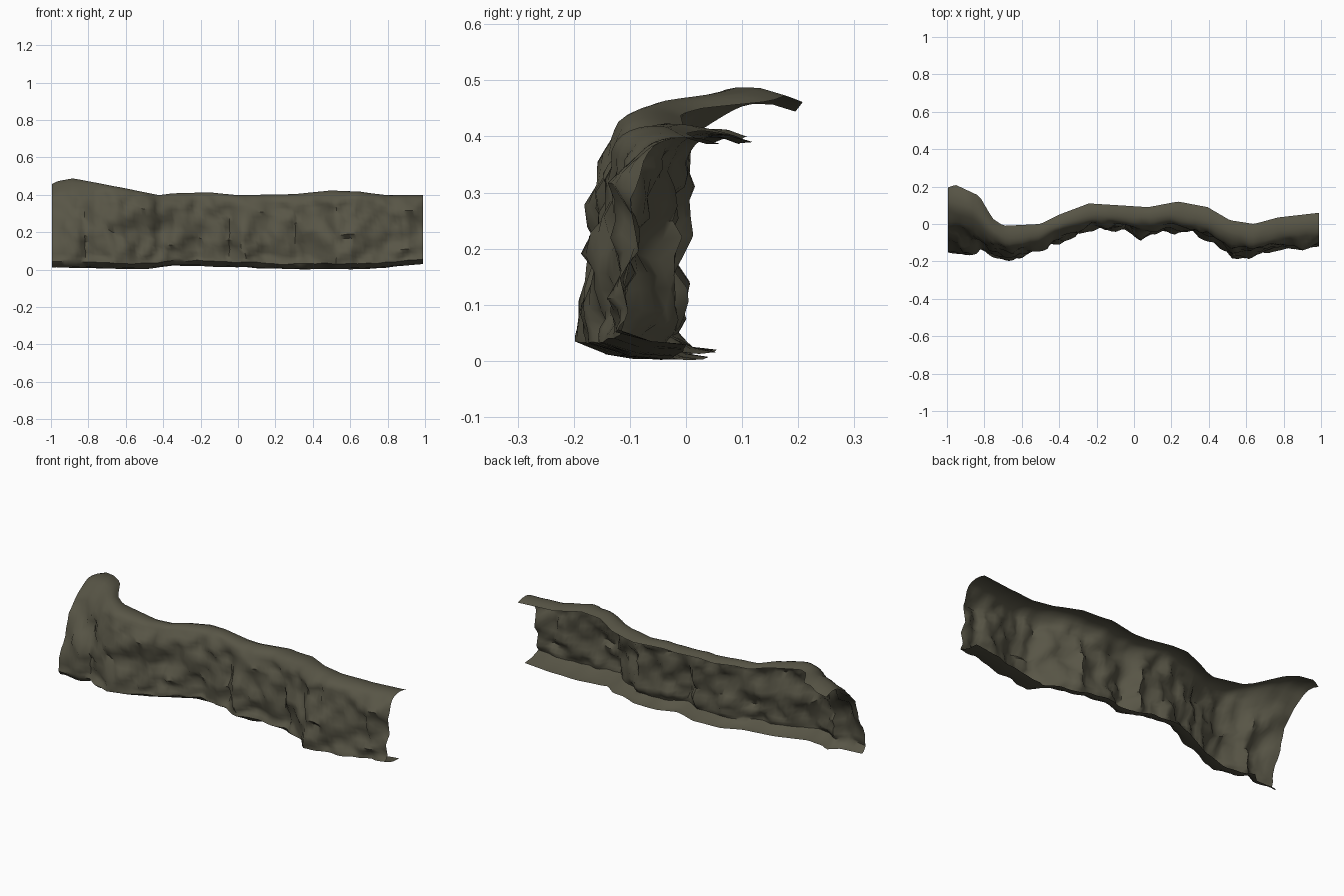
import bpy
import bmesh
from mathutils import Vector, noise

cube = bpy.data.objects.get("Cube")
if cube:
    bpy.data.objects.remove(cube)

# Rock colour
rock = bpy.data.materials.new("dark olive rock")
rock.use_nodes = True
colour = (0.098, 0.092, 0.062, 1)
rock.diffuse_color = colour
bsdf = rock.node_tree.nodes["Principled BSDF"]
bsdf.inputs["Base Color"].default_value = colour
bsdf.inputs["Roughness"].default_value = 1

# Guide lines along the cliff, as (x, value)
LIP_Y = [(-1, .195), (-.96, .21), (-.83, .15), (-.76, .03), (-.7, -.01), (-.5, 0), (-.4, .05),
         (-.24, .11), (.08, .09), (.24, .12), (.4, .09), (.52, .02), (.65, 0), (.78, .035), (1, .06)]
CREST_Y = [(-1, .05), (-.87, .01), (-.76, -.09), (-.66, -.14), (-.5, -.11), (-.38, -.05),
           (-.2, .0), (0, -.015), (.2, -.005), (.4, -.05), (.5, -.09), (.62, -.13), (.8, -.1),
           (1, -.07)]
FACE_Y = [(-1, -.15), (-.87, -.17), (-.82, -.14), (-.77, -.18), (-.68, -.195), (-.5, -.14),
          (-.25, -.035), (-.08, -.03), (.05, -.08), (.16, -.045), (.3, -.05), (.46, -.11),
          (.53, -.185), (.7, -.155), (.85, -.13), (1, -.12)]
TOP_Z = [(-1, .46), (-.97, .475), (-.89, .49), (-.75, .465), (-.42, .40), (-.35, .41),
         (-.15, .415), (0, .40), (.3, .405), (.5, .425), (.65, .42), (.8, .40), (1, .40)]
FOOT_Z = [(-1, .012), (-.5, .002), (-.35, .022), (-.1, .016), (.3, .002), (.7, .003), (1, .03)]
FOOT_DEPTH = [(-1, .03), (-.75, .09), (.4, .08), (.55, .13), (1, .12)]

# Cross-section: (lip-to-crest mix, crest-to-face mix, height fraction, roughness)
SECTION = [(0, 0, .965, 0), (.3, 0, .995, 0), (.6, 0, .995, .1), (.85, 0, .965, .25),
           (1, .15, .89, .5), (1, .45, .77, .9), (1, .68, .6, 1), (1, .86, .42, 1),
           (1, 1, .25, 1), (1, 1, .13, .8), (1, 1, .07, .4)]


def along(table, x):
    """Value of a guide line at x."""
    for (a, va), (b, vb) in zip(table, table[1:]):
        if x <= b:
            return va + (vb - va) * (x - a) / (b - a)
    return table[-1][1]


def section_at(t):
    """Point on the cross-section for t from 0 to 1."""
    s = t * (len(SECTION) - 1)
    i = min(int(s), len(SECTION) - 2)
    return [a + (b - a) * (s - i) for a, b in zip(SECTION[i], SECTION[i + 1])]


def cliff_point(x, t):
    lip, crest, face = along(LIP_Y, x), along(CREST_Y, x), along(FACE_Y, x)
    top, foot = along(TOP_Z, x), along(FOOT_Z, x)
    over, down, height, rough = section_at(t)
    y = lip + (crest - lip) * over + (face - crest) * down
    z = foot + (top - foot) * height
    # Broad lumps, then smaller chips
    p = Vector((x * 7, 3, z * 8))
    q = Vector((x * 16, 9, z * 17))
    y += rough * (.034 * noise.noise(p) + .036 * noise.noise(q) + .01)
    # Vertical fissures pushed into the face
    for fissure in (-.42, -.05, .32):
        wander = fissure + .04 * noise.noise(Vector((0, fissure, z * 9)))
        y += rough * .025 * max(0, 1 - abs(x - wander) / .035)
    shift = .016 * rough * noise.noise(q + Vector((5, 5, 5)))
    edge = 1 if abs(x) < .98 else 0
    return x * .992 - .003 + shift * edge, max(y, -.207), z + shift


# Open cliff shell with an overhanging lip and a tucked-in foot
COLUMNS, ROWS = 90, 22
bm = bmesh.new()
grid = []
for i in range(COLUMNS + 1):
    x = -1 + 2 * i / COLUMNS
    column = [bm.verts.new(cliff_point(x, j / ROWS)) for j in range(ROWS + 1)]
    foot, face = along(FOOT_Z, x), along(FACE_Y, x)
    depth = along(FOOT_DEPTH, x)
    for k in (.5, 1):
        ripple = .012 * noise.noise(Vector((x * 12, k, 0)))
        column.append(bm.verts.new((x * .992 - .003, face + depth * k + ripple,
                                    max(0, foot + .012 * (1 - k) + ripple * .4))))
    grid.append(column)
for left, right in zip(grid, grid[1:]):
    for j in range(len(left) - 1):
        bm.faces.new((left[j], left[j + 1], right[j + 1], right[j]))

mesh = bpy.data.meshes.new("cliff_wall")
bm.to_mesh(mesh)
bm.free()
mesh.materials.append(rock)
cliff = bpy.data.objects.new("cliff_wall", mesh)
bpy.context.collection.objects.link(cliff)

bpy.ops.object.select_all(action='DESELECT')
cliff.select_set(True)
bpy.context.view_layer.objects.active = cliff
bpy.ops.object.shade_smooth_by_angle(angle=0.9)
